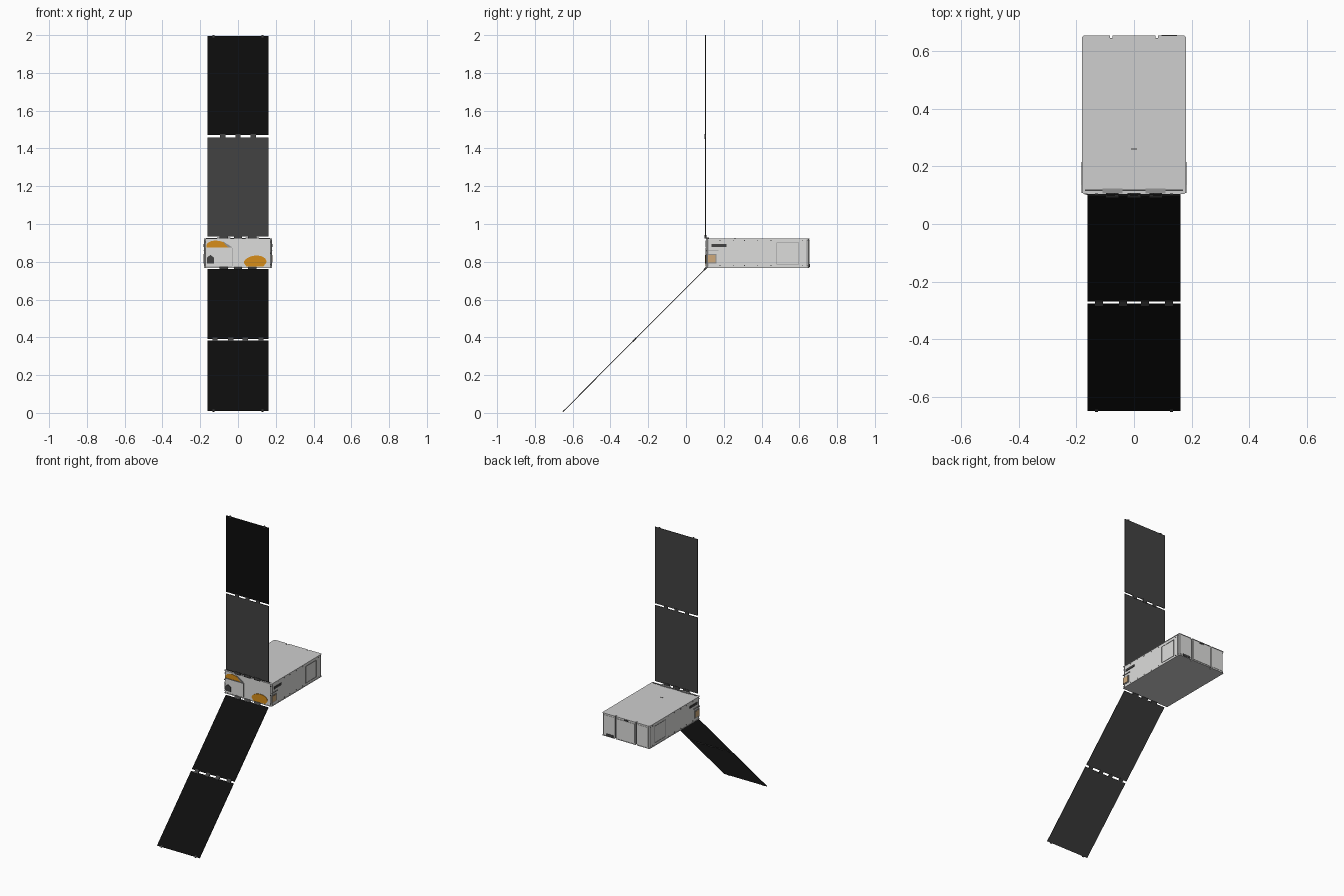
import bpy, bmesh, math
from mathutils import Matrix, Vector

if "Cube" in bpy.data.objects:
    bpy.data.objects.remove(bpy.data.objects["Cube"])


def material(name, r, g, b):
    m = bpy.data.materials.new(name)
    m.diffuse_color = (r, g, b, 1)
    m.use_nodes = True
    m.node_tree.nodes["Principled BSDF"].inputs["Base Color"].default_value = m.diffuse_color
    return m


WHITE = material("light grey shell", 0.72, 0.72, 0.71)
LID = material("lid grey", 0.62, 0.62, 0.62)
STEEL = material("steel grey", 0.3, 0.3, 0.3)
DARK = material("dark grey", 0.055, 0.055, 0.055)
BLACK = material("cell black", 0.004, 0.004, 0.004)
ORANGE = material("orange film", 0.68, 0.27, 0.01)
TAN = material("tan patch", 0.62, 0.4, 0.2)


def finish(name, bm, mats, matrix=None, rule=None):
    bmesh.ops.recalc_face_normals(bm, faces=bm.faces)
    if rule:
        for f in bm.faces:
            f.material_index = rule(f.normal)
    if matrix:
        bm.transform(matrix)
    me = bpy.data.meshes.new(name)
    bm.to_mesh(me)
    bm.free()
    for m in mats:
        me.materials.append(m)
    ob = bpy.data.objects.new(name, me)
    bpy.context.collection.objects.link(ob)
    return ob


def box(name, lo, hi, mat, matrix=None, rule=None):
    bm = bmesh.new()
    lo, hi = Vector(lo), Vector(hi)
    bmesh.ops.create_cube(bm, size=1)
    for v in bm.verts:
        v.co = Vector(((lo[i] + hi[i]) / 2 + v.co[i] * (hi[i] - lo[i]) for i in range(3)))
    return finish(name, bm, mat if isinstance(mat, list) else [mat], matrix, rule)


def prism(name, pts, a, b, mats, matrix=None, rule=None):
    """Extrude a local XY outline from z=a to z=b."""
    bm = bmesh.new()
    f = bm.faces.new([bm.verts.new((x, y, a)) for x, y in pts])
    r = bmesh.ops.extrude_face_region(bm, geom=[f])
    bmesh.ops.translate(bm, vec=(0, 0, b - a),
                        verts=[v for v in r["geom"] if isinstance(v, bmesh.types.BMVert)])
    return finish(name, bm, mats, matrix, rule)


def frame(name, lo, hi, w, mat, axis, at, t):
    """Thin rectangular outline lying on a face normal to the axis (0 = x, 1 = y)."""
    (u0, z0), (u1, z1) = lo, hi
    strips = [(u0, z0, u1, z0 + w), (u0, z1 - w, u1, z1),
              (u0, z0, u0 + w, z1), (u1 - w, z0, u1, z1)]
    for i, (a, b, c, d) in enumerate(strips):
        if axis == 0:
            box(f"{name}_{i}", (min(at, at + t), a, b), (max(at, at + t), c, d), mat)
        else:
            box(f"{name}_{i}", (a, min(at, at + t), b), (c, max(at, at + t), d), mat)


# ---- Body: outline with slots in the rear face, extruded upward
Y0, Y1, Z0, Z1, X = 0.107, 0.652, 0.768, 0.924, 0.178


def outline(x, y0, y1, c, depth):
    right = [(x - c, y0), (x, y0 + c), (x, y1 - c), (x - c, y1),
             (0.084, y1), (0.084, y1 - depth), (0.074, y1 - depth), (0.074, y1)]
    return right + [(-a, b) for a, b in reversed(right)]


prism("body_shell", outline(X, Y0, Y1, 0.006, 0.008), Z0 + 0.003, Z1 - 0.003, [WHITE])
for nm, z in (("top_lid", Z1 - 0.003), ("bottom_lid", Z0)):
    prism(nm, outline(X + 0.003, Y0 - 0.002, Y1 + 0.003, 0.006, 0.014), z, z + 0.003, [LID])

# ---- Rear face: slot liners, centre panel, corner connector
for s in (-1, 1):
    box("rear_slot_liner", (s * 0.079 - 0.0048, Y1 - 0.008, Z0 + 0.004),
        (s * 0.079 + 0.0048, Y1 - 0.006, Z1 - 0.004), DARK)
    box("rear_side_panel", (s * 0.13 - 0.04, Y1, Z0 + 0.012),
        (s * 0.13 + 0.04, Y1 + 0.002, Z1 - 0.012), WHITE)
box("rear_centre_panel", (-0.068, Y1, Z0 + 0.01), (0.068, Y1 + 0.003, Z1 - 0.014), WHITE)
box("rear_latch", (-0.014, Y1, Z1 - 0.013), (0.014, Y1 + 0.003, Z1 - 0.005), DARK)
box("rear_connector", (0.095, Y1, Z0 + 0.004), (0.15, Y1 + 0.004, Z0 + 0.02), DARK)

# ---- Sides: access hatch, seams, vent bar, sensor patch, screws
for s in (-1, 1):
    x = s * X
    t = s * 0.002
    frame("side_hatch_outline", (0.48, 0.785), (0.598, 0.903), 0.003, STEEL, 0, x, t)
    for y in (0.118, 0.636):
        box("side_seam", (min(x, x + t), y - 0.001, Z0 + 0.006),
            (max(x, x + t), y + 0.001, Z1 - 0.006), STEEL)
    x0, x1 = sorted((x, x + s * 0.004))
    box("side_vent_bar", (x0, 0.135, 0.878), (x1, 0.215, 0.893), DARK)
    box("side_sensor_rim", (x0, 0.111, 0.79), (x1 - 0.001 * (s > 0), 0.162, 0.842), STEEL)
    x0, x1 = sorted((x, x + s * 0.005))
    box("side_sensor_patch", (x0, 0.116, 0.796), (x1, 0.157, 0.836), TAN)
    box("side_strip", (x0, 0.108, 0.856), (x1, 0.172, 0.86), STEEL)
    for y in (0.18, 0.25, 0.31, 0.38, 0.45, 0.615, 0.645):
        for z in (Z0 + 0.012, Z1 - 0.012):
            x0, x1 = sorted((x, x + t))
            box("side_screw", (x0, y - 0.002, z - 0.002), (x1, y + 0.002, z + 0.002), DARK)

# ---- Front face: instrument plate, dark aperture, orange film patches
FRONT = Matrix(((1, 0, 0, 0), (0, 0, -1, Y0), (0, 1, 0, 0), (0, 0, 0, 1)))  # local z -> -y
box("instrument_plate", (-0.17, Y0 - 0.004, 0.778), (-0.032, Y0, 0.872), WHITE)
frame("instrument_plate_edge", (-0.172, 0.776), (-0.03, 0.874), 0.002, STEEL, 1, Y0, -0.005)
prism("aperture", [(-0.165, 0.79), (-0.127, 0.79), (-0.127, 0.822), (-0.146, 0.836), (-0.165, 0.822)],
      0, 0.007, [DARK], FRONT)


def dome(name, cx, z, rx, rz, lean):
    pts = [(cx + rx * math.cos(a) + lean * math.sin(a), z + rz * math.sin(a))
           for a in (math.pi * i / 14 for i in range(15))]
    prism(name, pts, 0, 0.003, [ORANGE], FRONT)


dome("upper_film", -0.107, 0.876, 0.06, 0.036, -0.012)
prism("upper_film_cover", [(-0.085, 0.912), (-0.03, 0.876), (-0.05, 0.876), (-0.06, 0.884)],
      0, 0.004, [STEEL], FRONT)
dome("lower_film", 0.09, 0.796, 0.06, 0.037, 0.008)
prism("lower_film_skirt", [(0.03, 0.796), (0.045, 0.774), (0.135, 0.776), (0.15, 0.796)],
      0, 0.003, [ORANGE], FRONT)
for x in (-0.173, 0.172):
    for z in (0.785, 0.845, 0.905):
        box("front_screw", (x - 0.003, Y0 - 0.002, z - 0.003), (x + 0.003, Y0, z + 0.003), DARK)

# ---- Top: front hinge rail, hinge feet, thin slot mark
box("top_hinge_rail", (-0.17, 0.115, Z1), (0.17, 0.119, Z1 + 0.002), DARK)
for x in (-0.075, 0.075):
    box("top_hinge_foot", (x - 0.035, 0.106, Z1), (x + 0.035, 0.123, Z1 + 0.005), STEEL)
box("top_slot_mark", (-0.01, 0.258, Z1), (0.01, 0.263, Z1 + 0.001), DARK)


# ---- Solar wings: two hinged panels each; local y runs outward from the root
def wing(name, root, along, hinges, cells):
    y = Vector(along).normalized()
    x = Vector((1, 0, 0))
    z = x.cross(y)
    m = Matrix((x, y, z)).transposed().to_4x4()
    m.translation = Vector(root)
    side = 1 if z.y < 0 else -1            # local side that faces forward
    for i, (a, b) in enumerate(((0.008, 0.53), (0.543, 1.068))):
        black = cells[i]
        box(f"{name}_panel_{i + 1}", (-0.162, a, -0.002), (0.162, b, 0.002), [DARK, BLACK], m,
            lambda n: int(black and n.z * side > 0.5))
    for h in hinges:
        box(f"{name}_mid_hinge", (h - 0.014, 0.524, -0.004), (h + 0.014, 0.549, 0.004), DARK, m)
    for h in (-0.075, 0, 0.075):
        box(f"{name}_root_hinge", (h - 0.022, -0.004, -0.005), (h + 0.022, 0.014, 0.005), DARK, m)
    for h in (-0.13, 0.13):
        box(f"{name}_tip_tab", (h - 0.005, 1.06, -0.003), (h + 0.005, 1.073, 0.003), DARK, m)


wing("upper_wing", (0, 0.103, 0.927), (0, 0, 1), (-0.08, 0, 0.08), (False, True))
wing("lower_wing", (0, 0.106, 0.767), (0, -0.761, -0.764), (-0.122, -0.038, 0.038, 0.122), (True, True))
